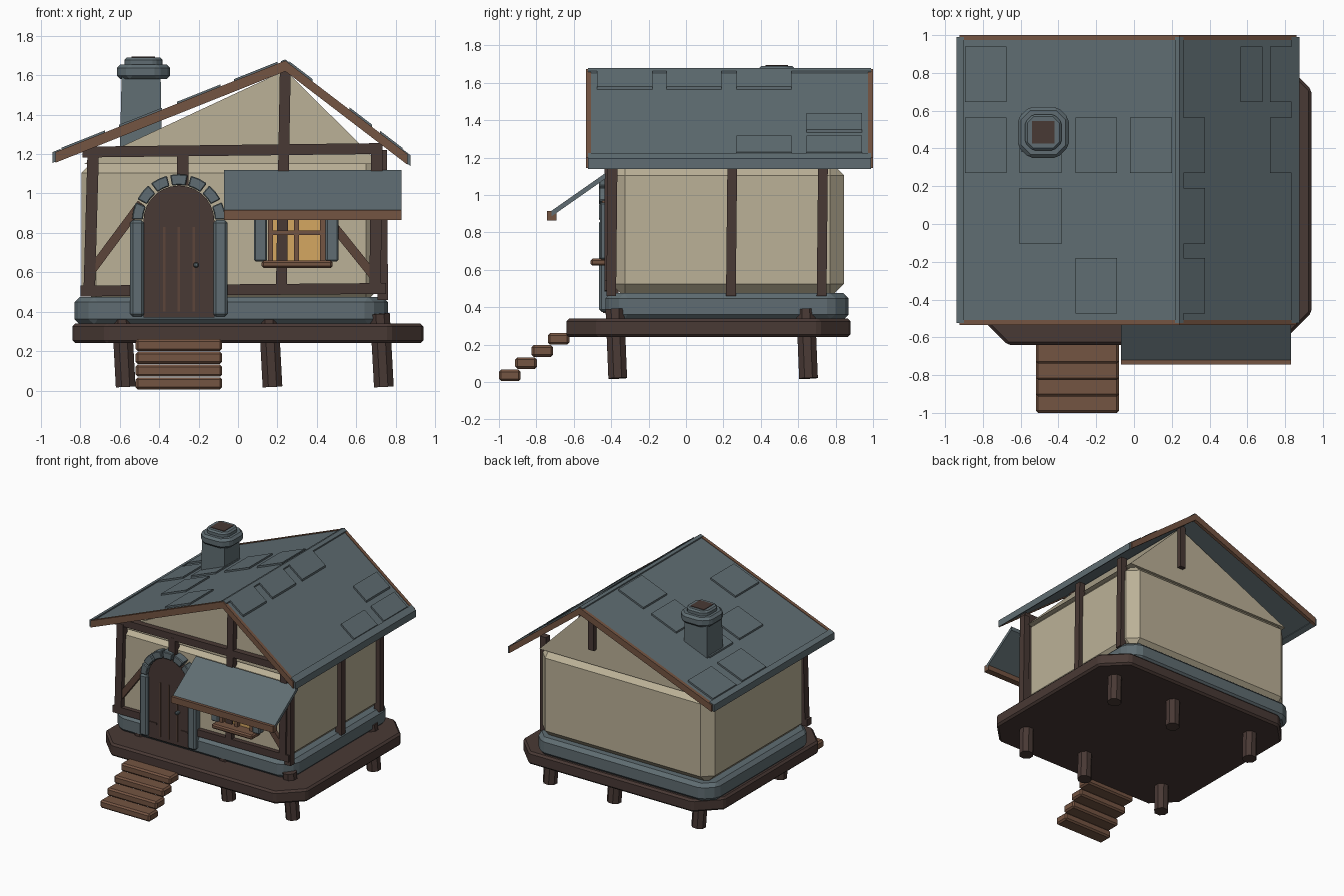
import bpy, bmesh, math
from mathutils import Vector

cube = bpy.data.objects.get("Cube")
if cube:
    bpy.data.objects.remove(cube, do_unlink=True)


def material(name, r, g, b):
    m = bpy.data.materials.new(name)
    m.use_nodes = True
    m.diffuse_color = (r, g, b, 1)
    for n in m.node_tree.nodes:
        if n.type == 'BSDF_PRINCIPLED':
            n.inputs["Base Color"].default_value = (r, g, b, 1)
            n.inputs["Roughness"].default_value = 0.9
    return m


SLATE = material("slate_grey", .115, .152, .168)
CREAM = material("cream_plaster", .50, .44, .31)
DARK = material("dark_timber", .066, .041, .035)
MID = material("mid_timber", .107, .058, .041)
BROWN = material("warm_timber", .175, .089, .054)
GLASS = material("amber_glass", .66, .39, .12)


def finish(name, bm, mat, bevel=0):
    if bevel:
        bmesh.ops.bevel(bm, geom=bm.edges[:], offset=bevel, segments=1,
                        affect='EDGES', clamp_overlap=True)
    bmesh.ops.recalc_face_normals(bm, faces=bm.faces[:])
    me = bpy.data.meshes.new(name)
    bm.to_mesh(me)
    bm.free()
    me.materials.append(mat)
    ob = bpy.data.objects.new(name, me)
    bpy.context.scene.collection.objects.link(ob)
    return ob


def prism(name, pts, axis, lo, hi, mat, bevel=0):
    """Extrude a 2D outline along y (outline in xz) or z (outline in xy)."""
    bm = bmesh.new()
    place = (lambda a, b: (a, lo, b)) if axis == 'y' else (lambda a, b: (a, b, lo))
    face = bm.faces.new([bm.verts.new(place(*p)) for p in pts])
    ext = bmesh.ops.extrude_face_region(bm, geom=[face])
    move = Vector((0, hi - lo, 0)) if axis == 'y' else Vector((0, 0, hi - lo))
    bmesh.ops.translate(bm, vec=move,
                        verts=[v for v in ext["geom"] if isinstance(v, bmesh.types.BMVert)])
    return finish(name, bm, mat, bevel)


def box(name, x0, x1, y0, y1, z0, z1, mat, bevel=0):
    return prism(name, [(x0, y0), (x1, y0), (x1, y1), (x0, y1)], 'z', z0, z1, mat, bevel)


def octagon(name, x0, x1, y0, y1, z0, z1, cut, mat, bevel=0):
    """Box with chamfered vertical corners."""
    pts = [(x0 + cut, y0), (x1 - cut, y0), (x1, y0 + cut), (x1, y1 - cut),
           (x1 - cut, y1), (x0 + cut, y1), (x0, y1 - cut), (x0, y0 + cut)]
    return prism(name, pts, 'z', z0, z1, mat, bevel)


def beam(name, p, q, width, mat, sides=4):
    """Straight timber between two points."""
    p, q = Vector(p), Vector(q)
    bm = bmesh.new()
    r = width / 2 / math.cos(math.pi / sides)
    bmesh.ops.create_cone(bm, cap_ends=True, segments=sides, radius1=r, radius2=r,
                          depth=(q - p).length)
    turn = math.pi / sides
    for v in bm.verts:
        x, y = v.co.x, v.co.y
        v.co.x = x * math.cos(turn) - y * math.sin(turn)
        v.co.y = x * math.sin(turn) + y * math.cos(turn)
    d = (q - p).normalized()
    side = Vector((0, 1, 0)).cross(d).normalized()
    fwd = d.cross(side)
    for v in bm.verts:
        v.co = (p + q) / 2 + side * v.co.x + fwd * v.co.y + d * v.co.z
    return finish(name, bm, mat)


# Deck, legs and steps
octagon("deck", -.84, .94, -.64, .88, .24, .34, .17, DARK, .015)
for i, x in enumerate((-.57, .175, .74)):
    for j, y in enumerate((-.365, .655)):
        beam(f"leg_{i}_{j}", (x, y, .02), (x - .02, y - .015, .39), .1, DARK, 8)
for i in range(4):
    y, z = -1 + i * .087, .005 + i * .065
    box(f"step_{i}", -.52, -.08, y, y + .116, z, z + .062, BROWN, .012)

# Stone base and plaster body
octagon("stone_base", -.83, .76, -.43, .87, .335, .475, .09, SLATE, .027)
box("wall_body", -.795, .725, -.4, .845, .45, 1.18, CREAM, .075)
prism("gable", [(-.78, 1.15), (.72, 1.15), (.24, 1.625)], 'y', -.39, .82, CREAM)

# Front timber frame
F = -.408
beam("bottom_beam", (-.8, F, .505), (.75, F, .518), .055, DARK)
beam("top_beam", (-.79, F, 1.21), (.73, F, 1.228), .055, DARK)
beam("left_post", (-.755, F, .5), (-.735, F, 1.2), .058, DARK)
beam("right_post", (.695, F, .5), (.705, F, 1.25), .058, DARK)
beam("centre_post", (.22, F, .52), (.24, F, 1.63), .055, DARK)
beam("door_post", (-.28, F, 1.04), (-.28, F, 1.21), .058, DARK)
beam("left_brace", (-.75, F, .6), (-.49, F, .95), .045, MID)
beam("right_brace", (.69, F, .58), (.4, F, .94), .045, MID)
beam("back_gable_post", (.24, .83, 1.28), (.24, .83, 1.63), .05, DARK)
for i, y in enumerate((-.4, .24, .725)):
    beam(f"side_post_{i}", (.735, y, .46), (.73, y + .008, 1.22), .052, DARK)

# Roof: pieces follow the left (-1) or right (1) slope
RIDGE_X, RIDGE_Z = .24, 1.67


def slope_z(side, x):
    return RIDGE_Z - abs(x - RIDGE_X) * (.398 if side < 0 else .765)


def slope_piece(name, side, x0, x1, y0, y1, low, high, mat):
    pts = [(x0, slope_z(side, x0) + low), (x1, slope_z(side, x1) + low),
           (x1, slope_z(side, x1) + high), (x0, slope_z(side, x0) + high)]
    return prism(name, pts, 'y', y0, y1, mat)


for tag, side, eave in (("left", -1, -.935), ("right", 1, .87)):
    slope_piece(f"roof_{tag}", side, RIDGE_X, eave, -.52, .985, -.04, 0, SLATE)
    slope_piece(f"{tag}_front_rake", side, RIDGE_X, eave + .01 * -side, -.535, -.508,
                -.05, .004, BROWN)
    slope_piece(f"{tag}_back_rake", side, RIDGE_X, eave + .01 * -side, .973, 1.0,
                -.05, .004, BROWN)
    slope_piece(f"{tag}_eave_strip", side, eave - side * .035, eave + side * .005,
                -.525, .99, -.045, .01, SLATE)
    slope_piece(f"{tag}_ridge_cap", side, RIDGE_X, RIDGE_X + side * .022, -.525, .99,
                -.03, .01, SLATE)

# Raised shingles: column and row of each on its slope
ROWS = (-.475, -.105, .27, .645)
left_columns = (-.895, -.605, -.31, -.02)
for c, r in ((0, 3), (0, 2), (1, 2), (2, 2), (3, 2), (1, 1), (2, 0)):
    x = left_columns[c]
    slope_piece(f"left_shingle_{c}_{r}", -1, x, x + .22, ROWS[r], ROWS[r] + .295,
                -.005, .014, SLATE)
right_columns = (.262, .565, .72)
for c, r in ((0, 0), (0, 1), (0, 2), (1, 3), (2, 3), (2, 2)):
    x = right_columns[c]
    slope_piece(f"right_shingle_{c}_{r}", 1, x, x + .115, ROWS[r], ROWS[r] + .295,
                -.005, .016, SLATE)

# Chimney
shaft = box("chimney_shaft", -.6, -.385, .38, .59, 1.2, 1.6, SLATE)
for v in shaft.data.vertices:
    if v.co.z > 1.5:
        v.co.x = -.48 + (v.co.x + .48) * .92
        v.co.y = .485 + (v.co.y - .485) * .88
octagon("chimney_cap", -.615, -.345, .35, .62, 1.58, 1.655, .06, SLATE, .018)
octagon("chimney_rim", -.577, -.383, .39, .58, 1.64, 1.69, .04, SLATE, .012)
box("chimney_flue", -.54, -.42, .425, .545, 1.688, 1.694, DARK)

# Arched door
DX, DZ = -.3, .86


def arc(radius, a0, a1, n):
    return [(DX + radius * math.cos(a0 + (a1 - a0) * i / n),
             DZ + radius * math.sin(a0 + (a1 - a0) * i / n)) for i in range(n + 1)]


prism("door", [(DX - .18, .37), (DX + .18, .37)] + arc(.18, 0, math.pi, 14),
      'y', -.443, -.36, DARK)
for i in (-1, 0, 1):
    x = DX + i * .075
    box(f"door_groove_{i}", x - .006, x + .006, -.447, -.44, .4, .83, MID)
for i, x in enumerate((-.465, -.19)):
    box(f"door_hinge_{i}", x, x + .06, -.45, -.44, .485, .5, DARK)
box("door_knob", -.225, -.2, -.475, -.44, .625, .65, SLATE, .006)
for tag, x in (("left", -.548), ("right", -.125)):
    box(f"{tag}_door_jamb", x, x + .072, -.465, -.38, .375, .865, SLATE, .014)
step = math.pi / 7
for i in range(7):
    a, b = i * step + .035, (i + 1) * step - .035
    prism(f"arch_stone_{i}", arc(.183, a, b, 2) + arc(.238, b, a, 2),
          'y', -.465, -.385, SLATE, .005)

# Window with shutters and sill
box("window_glass", .17, .425, -.418, -.395, .64, .96, GLASS)
for i, x in enumerate((.165, .297, .43)):
    box(f"window_upright_{i}", x - .013, x + .013, -.45, -.4, .64, .97, BROWN)
for i, z in enumerate((.8, .96)):
    box(f"window_bar_{i}", .165, .43, -.445, -.4, z - .011, z + .011, BROWN)
box("window_sill", .12, .48, -.51, -.4, .622, .66, BROWN, .01)
for tag, x in (("left", .082), ("right", .445)):
    box(f"{tag}_shutter", x, x + .065, -.46, -.4, .655, .96, SLATE, .008)

# Awning: slanted panel with a timber front edge
awning = box("awning", -.07, .83, -.72, -.43, 0, .03, SLATE)
for v in awning.data.vertices:
    v.co.z += .885 + (v.co.y + .72) * .7
beam("awning_edge", (-.07, -.718, .89), (.83, -.718, .89), .05, BROWN)
